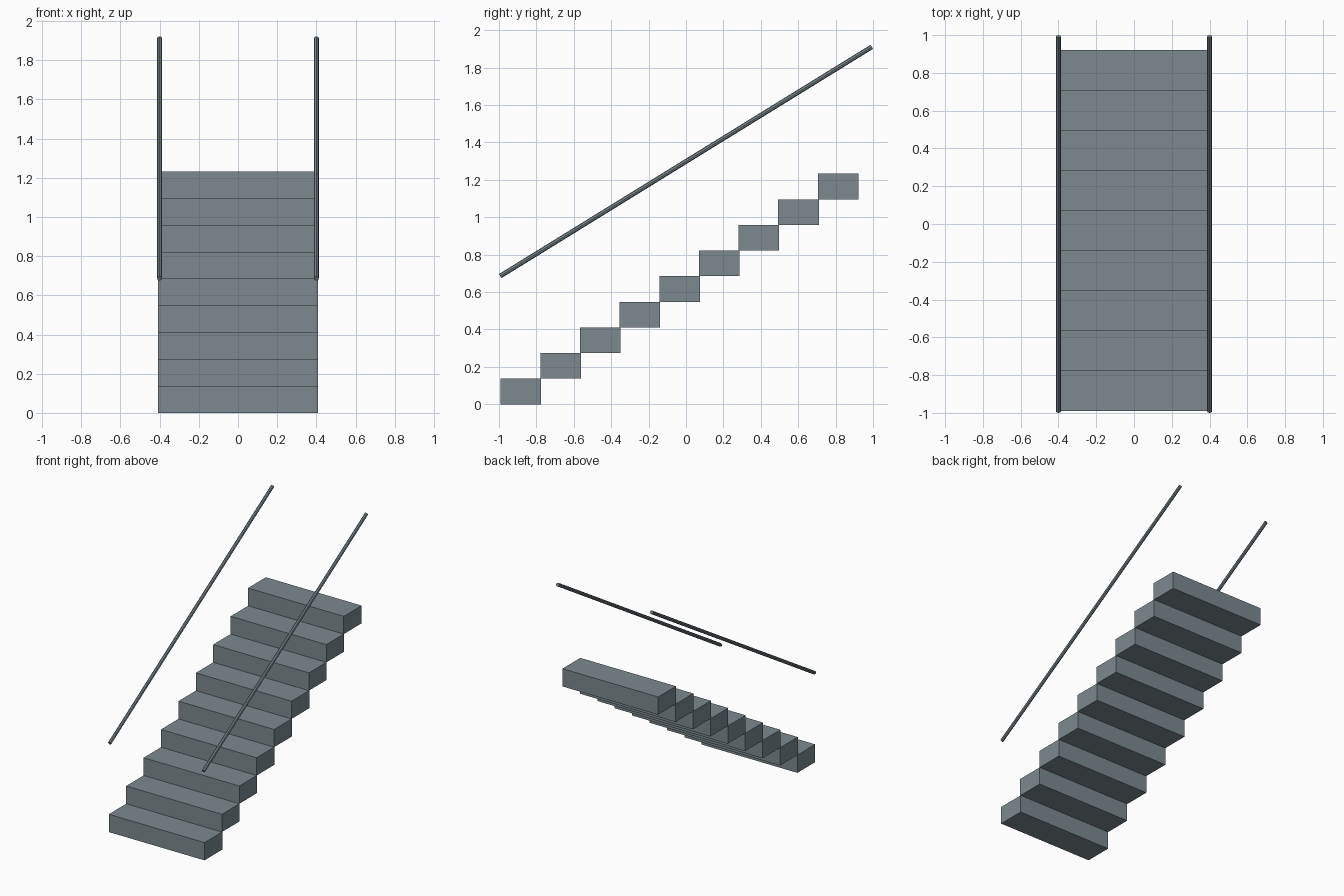
import bpy
from mathutils import Vector

if "Cube" in bpy.data.objects:
    bpy.data.objects.remove(bpy.data.objects["Cube"], do_unlink=True)

# One painted-metal colour
paint = bpy.data.materials.new("slate grey")
paint.use_nodes = True
colour = (0.2, 0.25, 0.275, 1)
paint.diffuse_color = colour
paint.node_tree.nodes["Principled BSDF"].inputs["Base Color"].default_value = colour

STEPS = 9
RISE, PITCH, DEPTH, WIDTH = 0.137, 0.212, 0.217, 0.816
FRONT = -0.991


def finish(name):
    obj = bpy.context.object
    obj.name = name
    obj.data.materials.append(paint)
    return obj


# Solid block steps climbing towards the back
for i in range(STEPS):
    bpy.ops.mesh.primitive_cube_add(
        size=1, location=(0, FRONT + i * PITCH + DEPTH / 2, (i + 0.5) * RISE))
    step = finish(f"step_{i + 1}")
    step.scale = (WIDTH, DEPTH, RISE)
    bpy.ops.object.transform_apply(location=False, rotation=False, scale=True)

# Sloping handrails floating above both edges
for side, name in ((1, "left_handrail"), (-1, "right_handrail")):
    low = Vector((side * 0.4, -0.993, 0.686))
    high = Vector((side * 0.4, 0.993, 1.911))
    run = high - low
    bpy.ops.mesh.primitive_cylinder_add(
        vertices=8, radius=0.0128, depth=run.length, location=(low + high) / 2)
    rail = finish(name)
    rail.rotation_euler = Vector((0, 0, 1)).rotation_difference(run).to_euler()
